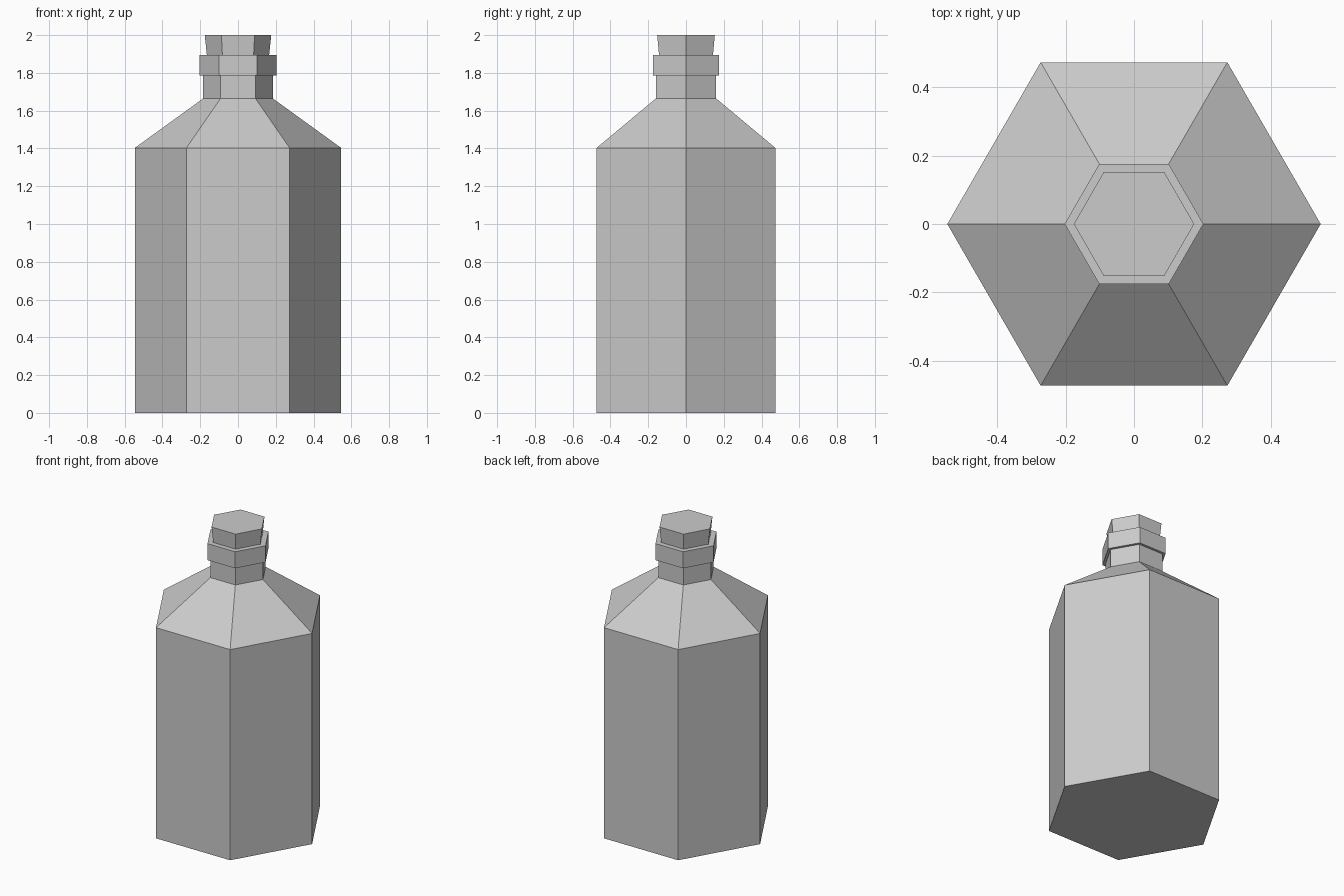
import bpy
import bmesh
from math import cos, sin, tau

cube = bpy.data.objects.get("Cube")
if cube:
    bpy.data.objects.remove(cube, do_unlink=True)

SIDES = 6


def make_material(name, color):
    mat = bpy.data.materials.new(name)
    mat.use_nodes = True
    mat.diffuse_color = color
    mat.node_tree.nodes["Principled BSDF"].inputs["Base Color"].default_value = color
    return mat


def turned_part(name, profile, mat):
    """Sweep a (radius, height) profile into a closed six-sided solid."""
    bm = bmesh.new()
    rings = [[bm.verts.new((r * cos(tau * i / SIDES), r * sin(tau * i / SIDES), z))
              for i in range(SIDES)] for r, z in profile]
    for low, high in zip(rings, rings[1:]):
        for i in range(SIDES):
            j = (i + 1) % SIDES
            bm.faces.new((low[i], low[j], high[j], high[i]))
    bm.faces.new(rings[0][::-1])
    bm.faces.new(rings[-1])
    bmesh.ops.recalc_face_normals(bm, faces=bm.faces)
    mesh = bpy.data.meshes.new(name)
    bm.to_mesh(mesh)
    bm.free()
    mesh.materials.append(mat)
    obj = bpy.data.objects.new(name, mesh)
    bpy.context.collection.objects.link(obj)
    return obj


grey = make_material("plain grey", (0.6, 0.6, 0.6, 1))

# Bottle: straight body, sloped shoulder, neck and overhanging lip
turned_part("bottle", [(0.546, 0), (0.546, 1.403), (0.184, 1.665), (0.184, 1.785),
                       (0.203, 1.785), (0.203, 1.895)], grey)

# Stopper: widens slightly towards the top
turned_part("stopper", [(0.165, 1.895), (0.176, 2.0)], grey)
